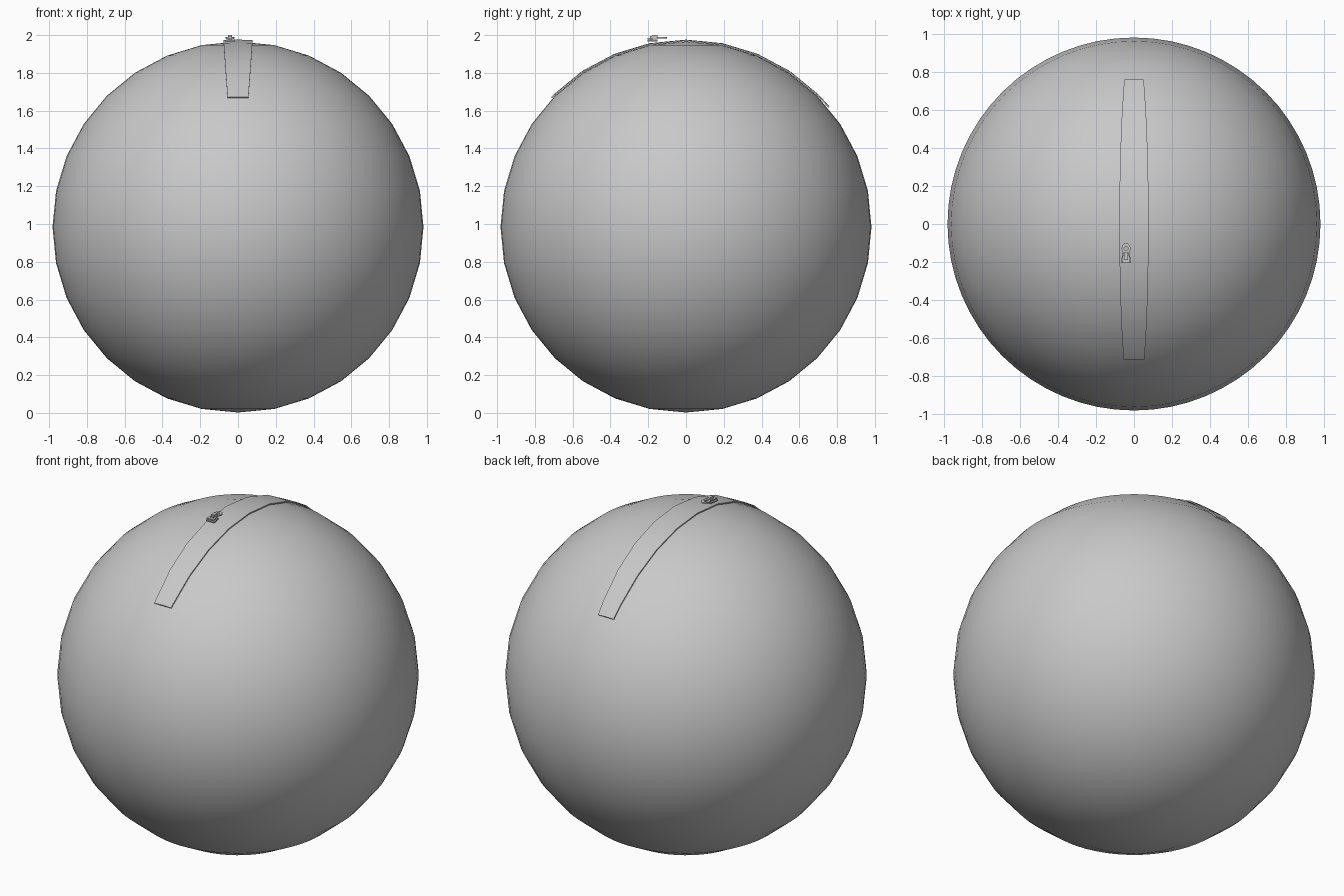
import bpy, bmesh, math
from mathutils import Vector

if "Cube" in bpy.data.objects:
    bpy.data.objects.remove(bpy.data.objects["Cube"])

R, CZ = 0.982, 0.984


def material(name, v):
    m = bpy.data.materials.new(name)
    m.diffuse_color = (v, v, v, 1)
    m.use_nodes = True
    m.node_tree.nodes["Principled BSDF"].inputs["Base Color"].default_value = m.diffuse_color
    return m


grey = material("soft grey", 0.58)


def finish(name, bm, angle=40):
    bmesh.ops.recalc_face_normals(bm, faces=bm.faces)
    me = bpy.data.meshes.new(name)
    bm.to_mesh(me)
    bm.free()
    ob = bpy.data.objects.new(name, me)
    bpy.context.collection.objects.link(ob)
    me.materials.append(grey)
    bpy.ops.object.select_all(action='DESELECT')
    ob.select_set(True)
    bpy.context.view_layer.objects.active = ob
    bpy.ops.object.shade_smooth_by_angle(angle=math.radians(angle))
    return ob


# Round body: 16 rings, finer around
bm = bmesh.new()
bmesh.ops.create_uvsphere(bm, u_segments=64, v_segments=16, radius=R)
bmesh.ops.translate(bm, verts=bm.verts, vec=(0, 0, CZ))
finish("ball_body", bm)

# Zip strip: thin curved band over the top, tapering to its ends
bm = bmesh.new()
rows = []
for a in [-46, -45] + [i * 11.25 for i in range(-3, 5)] + [50]:
    t = math.radians(a)
    half = 0.077 - 0.022 * (abs(a) / 46) ** 2
    rows.append([bm.verts.new((s * half, r * math.sin(t), CZ + r * math.cos(t) - abs(s) * 0.002))
                 for r, s in ((0.992, -1), (0.992, 0), (0.992, 1), (0.985, 1), (0.985, -1))])
for p, q in zip(rows, rows[1:]):
    for i in range(5):
        j = (i + 1) % 5
        bm.faces.new((p[i], p[j], q[j], q[i]))
bm.faces.new(rows[0])
bm.faces.new(rows[-1])
finish("zip_strip", bm)


def plate(name, outline, z, h):
    """Closed outline extruded upward."""
    bm = bmesh.new()
    f = bm.faces.new([bm.verts.new((x, y, z)) for x, y in outline])
    ext = bmesh.ops.extrude_face_region(bm, geom=[f])
    bmesh.ops.translate(bm, vec=(0, 0, h),
                        verts=[v for v in ext["geom"] if isinstance(v, bmesh.types.BMVert)])
    return finish(name, bm)


PX = -0.042

# Slider: wide base and narrower top plate joined by a bridge
def waist(w):
    half = [(w, -0.205), (w, -0.185), (w * 0.72, -0.165), (w * 0.72, -0.15)]
    return [(PX + x, y) for x, y in half] + [(PX - x, y) for x, y in reversed(half)]


plate("slider_base", waist(0.026), 1.966, 0.007)
plate("slider_top", waist(0.022), 1.978, 0.007)
plate("slider_bridge", [(PX - .01, -.19), (PX + .01, -.19), (PX + .01, -.16), (PX - .01, -.16)], 1.97, 0.024)

# Pull tab: flat ring with an open eye
bm = bmesh.new()
N = 24
loops = []
for rx, ry, z in ((.023, .029, 1.982), (.023, .029, 1.989), (.01, .012, 1.989), (.01, .012, 1.982)):
    loops.append([bm.verts.new((PX + rx * math.cos(2 * math.pi * i / N),
                                -0.129 + ry * math.sin(2 * math.pi * i / N), z)) for i in range(N)])
for k in range(4):
    a, b = loops[k], loops[(k + 1) % 4]
    for i in range(N):
        j = (i + 1) % N
        bm.faces.new((a[i], a[j], b[j], b[i]))
finish("pull_tab", bm)

# Link between the slider and the tab
plate("pull_link", [(PX - .011, -.18), (PX + .011, -.18), (PX + .011, -.15), (PX - .011, -.15)], 1.984, 0.016)
